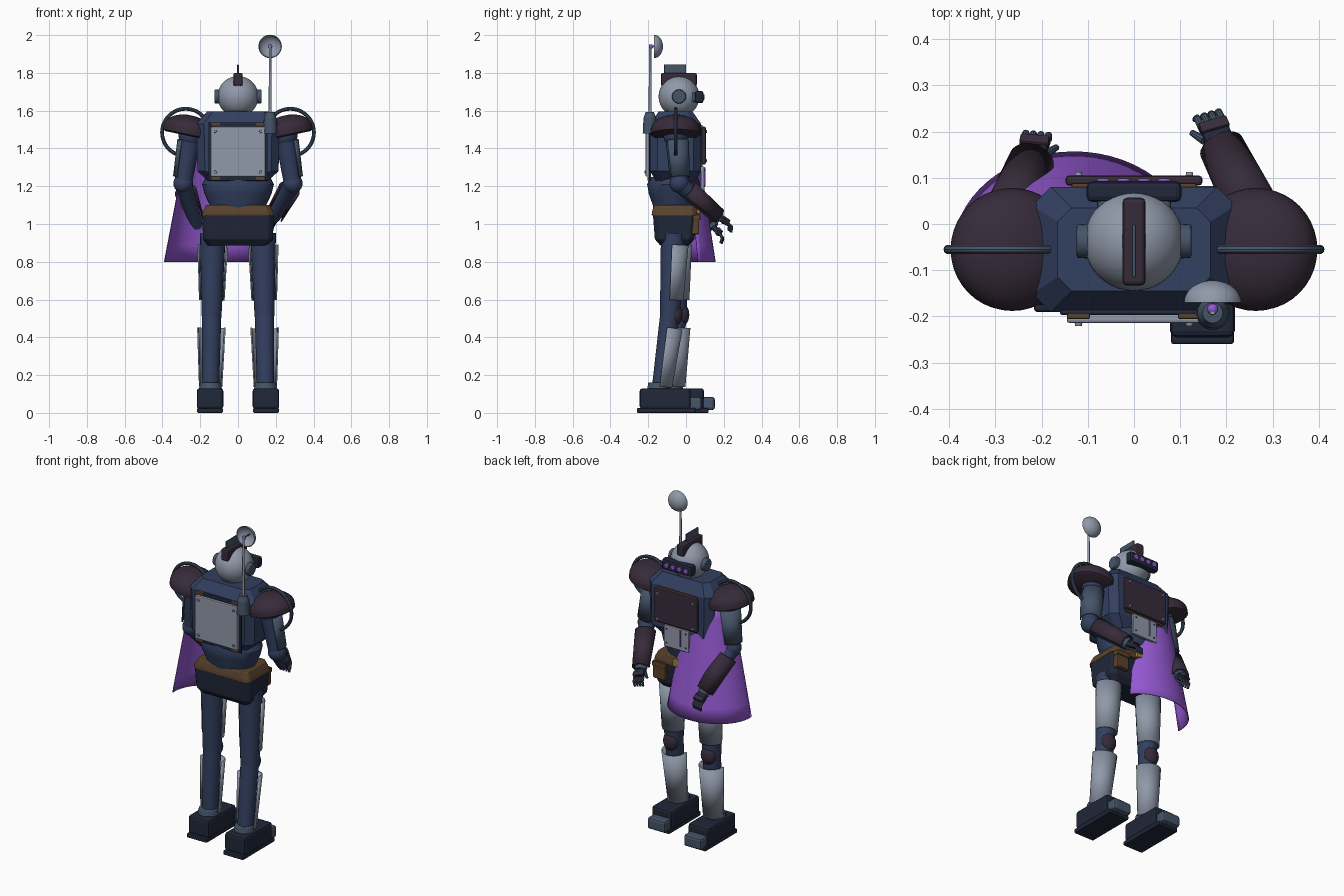
import bpy, bmesh, math
from mathutils import Vector, Matrix

if "Cube" in bpy.data.objects:
    bpy.data.objects.remove(bpy.data.objects["Cube"])

COL = dict(blue=(.032, .05, .115), steel=(.28, .32, .4), maroon=(.038, .024, .042), purple=(.3, .1, .65),
           brown=(.1, .055, .025), gold=(.35, .2, .05), slate=(.06, .09, .14), navy=(.015, .02, .04))
MATS = {}
for k, c in COL.items():
    MATS[k] = bpy.data.materials.new(k)
    MATS[k].diffuse_color = (*c, 1)


def finish(name, bm, mat, bevel=0, solid=0, smooth=True):
    bmesh.ops.recalc_face_normals(bm, faces=bm.faces)
    me = bpy.data.meshes.new(name)
    bm.to_mesh(me)
    bm.free()
    me.materials.append(MATS[mat])
    ob = bpy.data.objects.new(name, me)
    bpy.context.collection.objects.link(ob)
    if solid:
        m = ob.modifiers.new("solid", 'SOLIDIFY')
        m.thickness, m.offset = solid, 0
    if bevel:
        m = ob.modifiers.new("bevel", 'BEVEL')
        m.width, m.segments, m.limit_method = bevel, 2, 'ANGLE'
    if smooth:
        bpy.ops.object.select_all(action='DESELECT')
        bpy.context.view_layer.objects.active = ob
        ob.select_set(True)
        bpy.ops.object.shade_smooth_by_angle(angle=math.radians(35))
    return ob


def box(name, c, size, mat, bevel=.006, rot=None):
    bm = bmesh.new()
    M = Matrix.Translation(c) @ (rot.to_4x4() if rot else Matrix()) @ Matrix.Diagonal((*size, 1))
    bmesh.ops.create_cube(bm, size=1, matrix=M)
    return finish(name, bm, mat, bevel, smooth=False)


def ball(name, c, r, mat, scale=(1, 1, 1), n=32):
    bm = bmesh.new()
    M = Matrix.Translation(c) @ Matrix.Diagonal((*scale, 1))
    bmesh.ops.create_uvsphere(bm, u_segments=n, v_segments=n // 2, radius=r, matrix=M)
    return finish(name, bm, mat)


def limb(name, p, q, r1, r2, mat, n=24, bevel=0):
    p, q = Vector(p), Vector(q)
    bm = bmesh.new()
    M = Matrix.Translation((p + q) / 2) @ (q - p).to_track_quat('Z', 'Y').to_matrix().to_4x4()
    bmesh.ops.create_cone(bm, cap_ends=True, segments=n, radius1=r1, radius2=r2, depth=(q - p).length, matrix=M)
    return finish(name, bm, mat, bevel)


def grid_surface(rings, closed=False):
    bm = bmesh.new()
    rows = [[bm.verts.new(v) for v in r] for r in rings]
    n = len(rows[0])
    for a, b in zip(rows, rows[1:]):
        for i in range(n if closed else n - 1):
            j = (i + 1) % n
            bm.faces.new((a[i], a[j], b[j], b[i]))
    if closed:
        bm.faces.new(rows[0])
        bm.faces.new(rows[-1])
    return bm


def shell(name, p, q, r1, r2, facing, arc, mat, thick=.008):
    # curved armour plate wrapped around the axis p-q
    p, q = Vector(p), Vector(q)
    ax = (q - p).normalized()
    f = Vector(facing)
    f = (f - ax * f.dot(ax)).normalized()
    s = ax.cross(f)
    ang = [math.radians(-arc / 2 + arc * i / 20) for i in range(21)]
    bm = grid_surface([[o + (f * math.cos(a) + s * math.sin(a)) * r for a in ang] for o, r in ((p, r1), (q, r2))])
    return finish(name, bm, mat, solid=thick)


def octo(name, secs, mat, cy=-.055, bevel=0):
    # stacked chamfered rectangles: (z, half x, half y, chamfer)
    rings = []
    for z, x, y, c in secs:
        pts = [(x - c, -y), (x, c - y), (x, y - c), (x - c, y), (c - x, y), (-x, y - c), (-x, c - y), (c - x, -y)]
        rings.append([(a, cy + b, z) for a, b in pts])
    return finish(name, grid_surface(rings, True), mat, bevel, smooth=False)


def lathe(name, prof, M, mat, n=40, solid=0):
    rings = [[M @ Vector((r * math.cos(t * math.tau / n), r * math.sin(t * math.tau / n), z)) for t in range(n)]
             for r, z in prof]
    return finish(name, grid_surface(rings, True), mat)


# torso, abdomen, hips
octo("torso", [(1.22, .15, .1, .03), (1.28, .215, .135, .04), (1.53, .22, .135, .04), (1.595, .165, .09, .03)], "blue")
lathe("abdomen", [(.14, 1.06), (.15, 1.1), (.178, 1.16), (.19, 1.21), (.17, 1.25)],
      Matrix.Translation((0, -.065, 0)) @ Matrix.Diagonal((1, .74, 1, 1)), "blue")
octo("pelvis", [(.885, .16, .075, .02), (.92, .185, .105, .025), (1.05, .19, .115, .025)], "navy", -.06, .006)
octo("belt", [(1.045, .192, .122, .025), (1.065, .185, .12, .025), (1.1, .17, .11, .025)], "brown", -.06, .004)
box("belt_buckle", (0, .066, 1.075), (.08, .02, .045), "gold")
for s in (1, -1):
    box("belt_pouch", (s * .135, .045, 1.0), (.085, .05, .11), "brown", .008)
    box("pouch_flap", (s * .135, .047, 1.035), (.092, .058, .03), "brown", .006)

# chest and back plates
box("chest_plate", (0, .094, 1.415), (.296, .022, .2), "maroon", .008)
box("chest_backing", (0, .082, 1.415), (.27, .012, .22), "brown", .003)
box("belly_plate", (0, .088, 1.24), (.17, .018, .13), "steel", .005)
box("chest_light", (-.03, .1, 1.25), (.006, .008, .1), "purple", .001)
box("back_frame", (0, -.191, 1.383), (.32, .012, .31), "navy", .005)
box("back_plate", (0, -.204, 1.383), (.29, .02, .265), "steel", .005)
for s in (1, -1):
    for z in (1.275, 1.49):
        limb("back_bolt", (s * .12, -.21, z), (s * .12, -.221, z), .009, .007, "steel", 12)
    for z in (1.335, 1.49):
        limb("chest_bolt", (s * .12, .1, z), (s * .12, .112, z), .009, .007, "steel", 12)
    for z in (1.2, 1.285):
        limb("belly_bolt", (s * .065, .092, z), (s * .065, .101, z), .006, .005, "slate", 10)
    for z in (1.24, 1.527):
        box("back_hinge", (s * .12, -.198, z), (.05, .014, .02), "brown", .003)

# head
H = Vector((0, -.037, 1.675))
limb("neck", (0, -.045, 1.56), (0, -.045, 1.62), .075, .065, "slate")
ball("head", H, .108, "steel", n=40)
box("head_crest", (0, -.038, 1.765), (.05, .19, .07), "maroon", .01)
box("crest_fin", (0, -.058, 1.815), (.008, .115, .06), "slate", .002)
box("visor", (0, .07, 1.672), (.205, .045, .065), "navy", .012)
box("visor_mount", (0, .048, 1.672), (.16, .05, .05), "slate", .008)
for x in (-.066, -.022, .022, .066):
    limb("visor_lens", (x, .088, 1.672), (x, .098, 1.672), .016, .013, "purple", 16)
for s in (1, -1):
    limb("ear_disc", H + Vector((s * .095, 0, 0)), H + Vector((s * .124, 0, 0)), .038, .036, "slate", bevel=.004)

# antenna with dish
limb("antenna_pod", (.17, -.192, 1.48), (.17, -.192, 1.56), .037, .033, "slate")
limb("antenna_pod_top", (.17, -.192, 1.56), (.17, -.192, 1.592), .033, .022, "slate")
limb("antenna_mast", (.17, -.19, 1.58), (.17, -.19, 1.95), .008, .006, "steel", 12)
prof = [(.062 * math.sin(t * math.pi / 20), .048 * math.cos(t * math.pi / 20)) for t in range(1, 11)]
prof += [(.058 * math.sin(t * math.pi / 20), .043 * math.cos(t * math.pi / 20)) for t in range(10, 0, -1)]
lathe("antenna_dish", prof, Matrix.Translation((.17, -.17, 1.94)) @ Matrix.Rotation(-math.pi / 2, 4, 'X'), "steel")
limb("dish_feed", (.17, -.128, 1.94), (.17, -.182, 1.94), .004, .004, "slate", 10)
ball("dish_feed_tip", (.17, -.184, 1.94), .012, "purple", n=16)

# arms: side, elbow, wrist, fingertip
for s, side, E, W, T in ((1, "right", (.29, -.035, 1.215), (.19, .165, 1.04), (.155, .25, .985)),
                         (-1, "left", (-.29, -.035, 1.215), (-.222, .135, .995), (-.208, .205, .92))):
    E, W, T = Vector(E), Vector(W), Vector(T)
    S = Vector((s * .25, -.055, 1.47))
    M = Matrix.Translation((s * .265, -.055, 1.487)) @ Matrix.Rotation(-s * math.radians(12), 4, 'Y')
    dome = [(.118, -.02), (.132, -.012), (.133, .01)]
    dome += [(.133 * math.cos(t * math.pi / 20), .01 + .08 * math.sin(t * math.pi / 20)) for t in range(1, 10)]
    lathe(side + "_shoulder_pad", dome, M, "maroon")
    R, C = .125, Vector((s * .277, -.055, 1.485))
    hoop = [[C + Vector(((R + .01 * math.cos(b)) * math.cos(a), .01 * math.sin(b), (R + .01 * math.cos(b)) * math.sin(a)))
             for b in [j * math.tau / 10 for j in range(10)]] for a in [i * math.tau / 48 for i in range(49)]]
    finish(side + "_shoulder_hoop", grid_surface([r + r[:1] for r in hoop]), "slate")
    ball(side + "_shoulder_joint", S, .065, "blue")
    limb(side + "_upper_arm", S, E, .056, .047, "blue")
    d = E - S
    shell(side + "_upper_arm_plate", S + d * .12, S + d * .88, .063, .055, (s * .6, .6, 0), 180, "slate")
    ball(side + "_elbow", E, .052, "blue", n=24)
    limb(side + "_forearm", E, W, .046, .036, "blue")
    d = W - E
    shell(side + "_forearm_plate", E + d * .2, E + d, .056, .046, (s * .25, .5, .8), 220, "maroon")
    limb(side + "_wrist", W - d * .03, W + d * .06, .036, .032, "slate")
    # hand: palm, knuckle guard, curled fingers, thumb
    h = (T - W).normalized()
    u = Vector((1, 0, 0))
    u = (u - h * u.dot(h)).normalized()
    n = u.cross(h)
    rot = Matrix((u, h, n)).transposed()
    box(side + "_palm", W + h * .04, (.062, .06, .03), "navy", .008, rot)
    box(side + "_knuckle_guard", W + h * .052 + n * .014, (.064, .026, .016), "maroon", .004, rot)
    for i in range(4):
        a = W + h * .062 + u * (i - 1.5) * .0165
        b = a + h * .03 - n * .004
        limb(side + "_finger", a, b, .0085, .008, "slate", 10)
        limb(side + "_fingertip", b, b + h * .014 - n * .026, .008, .006, "slate", 10)
    a = W + h * .03 - u * s * .03
    limb(side + "_thumb", a, a + h * .035 - u * s * .016 - n * .012, .01, .007, "slate", 10)

# legs: hip, knee, ankle and foot offset
for s, side, hy, ky, ay in ((1, "right", -.065, -.085, -.135), (-1, "left", -.05, -.05, -.065)):
    P, K, A = Vector((s * .133, hy, .95)), Vector((s * .14, ky, .52)), Vector((s * .145, ay, .14))
    fw = (0, 1, 0)
    limb(side + "_thigh", P, K, .068, .053, "blue")
    ball(side + "_knee_joint", K, .053, "blue", n=24)
    limb(side + "_shin", K, A, .052, .045, "blue")
    d = K - P
    shell(side + "_thigh_plate", P + d * .14, P + d * .82, .077, .064, fw, 190, "steel")
    ball(side + "_knee_cap", K + Vector((0, .03, 0)), .05, "maroon", (.95, .75, 1.15), 24)
    d = A - K
    shell(side + "_shin_plate", K + d * .18, A, .072, .058, fw, 190, "steel")
    # foot
    o = A.y + .135
    x = s * .148
    limb(side + "_ankle_cuff", (s * .146, A.y - .01, .12), (s * .146, A.y - .01, .162), .062, .054, "slate", bevel=.004)
    box(side + "_foot", (x, -.11 + o, .075), (.14, .27, .11), "navy", .014)
    box(side + "_sole", (x, -.105 + o, .013), (.136, .31, .026), "navy", .006)
    box(side + "_toe", (x, .045 + o, .05), (.12, .075, .07), "slate", .014)

# draped cape: partial cone, pierced by the body
rings = []
for j in range(9):
    k = j / 8
    rx, ry, z = .26 - .13 * k, .215 - .105 * k, .8 + .68 * k
    rings.append([(-.13 + rx * math.cos(a), -.06 + ry * math.sin(a), z)
                  for a in [math.radians(35 + 150 * i / 24) for i in range(25)]])
finish("cape", grid_surface(rings), "purple", solid=.004)

for m in bpy.data.materials:
    if m.users and not m.is_grease_pencil:
        m.use_nodes = True
        m.node_tree.nodes["Principled BSDF"].inputs["Base Color"].default_value = m.diffuse_color
